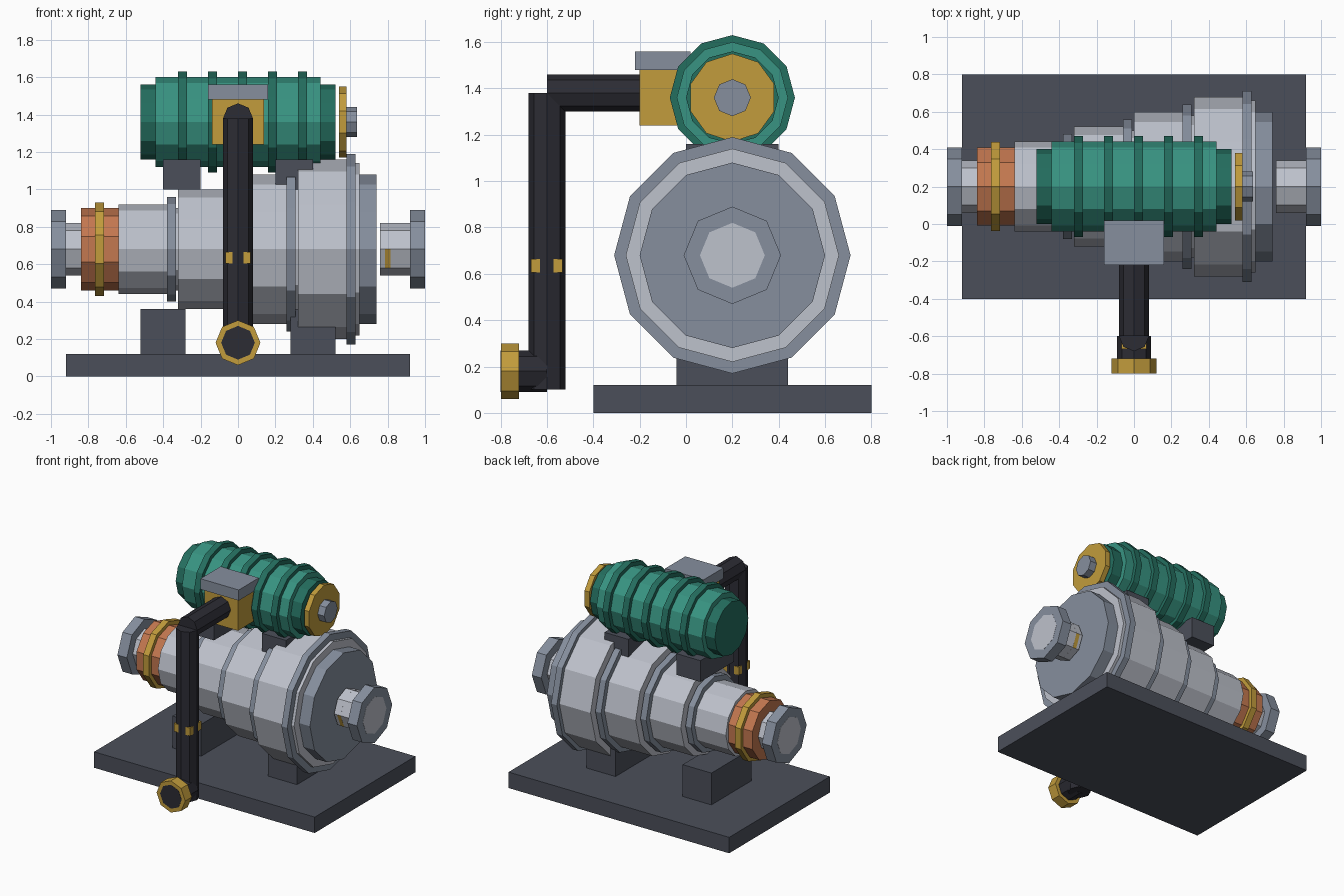
import bpy
import bmesh
from math import sin, cos, pi

if "Cube" in bpy.data.objects:
    bpy.data.objects.remove(bpy.data.objects["Cube"], do_unlink=True)


def make_material(name, rgb):
    lin = [((c / 255 + 0.055) / 1.055) ** 2.4 for c in rgb] + [1.0]
    m = bpy.data.materials.new(name)
    m.use_nodes = True
    m.diffuse_color = lin
    m.node_tree.nodes["Principled BSDF"].inputs["Base Color"].default_value = lin
    return m


SLATE = make_material("slate base", (75, 79, 90))
SILVER = make_material("silver casing", (190, 194, 204))
STEEL = make_material("steel grey", (134, 143, 158))
GREEN = make_material("motor green", (56, 148, 130))
DARK_GREEN = make_material("dark green", (36, 110, 95))
BRASS = make_material("brass", (194, 156, 60))
COPPER = make_material("copper", (196, 120, 80))
BLACK = make_material("black pipe", (44, 44, 52))


def finish(bm, name, *mats):
    bmesh.ops.recalc_face_normals(bm, faces=bm.faces)
    mesh = bpy.data.meshes.new(name)
    bm.to_mesh(mesh)
    bm.free()
    for m in mats:
        mesh.materials.append(m)
    ob = bpy.data.objects.new(name, mesh)
    bpy.context.collection.objects.link(ob)
    return ob


def prism(name, axis, centre, start, end, radius, sides, mat):
    """Flat-sided cylinder along an axis, one corner pointing up."""
    bm = bmesh.new()
    rings = []
    for along in (start, end):
        ring = []
        for i in range(sides):
            a = 2 * pi * i / sides
            p = [centre[0] + radius * sin(a), centre[1] + radius * cos(a)]
            p.insert("xyz".index(axis), along)
            ring.append(bm.verts.new(p))
        rings.append(ring)
        bm.faces.new(ring)
    for i in range(sides):
        j = (i + 1) % sides
        bm.faces.new((rings[0][i], rings[0][j], rings[1][j], rings[1][i]))
    return finish(bm, name, mat)


def box(name, xs, ys, zs, mat):
    bm = bmesh.new()
    bmesh.ops.create_cube(bm, size=1)
    for v in bm.verts:
        v.co = [r[0] if c < 0 else r[1] for c, r in zip(v.co, (xs, ys, zs))]
    return finish(bm, name, mat)


# Base plate, feet and motor brackets
box("base_plate", (-0.92, 0.92), (-0.4, 0.8), (0, 0.12), SLATE)
for side, s in (("right", -1), ("left", 1)):
    box(side + "_foot", sorted((s * 0.28, s * 0.52)), (-0.04, 0.44), (0.12, 0.36), SLATE)
    box(side + "_motor_bracket", sorted((s * 0.2, s * 0.4)), (0, 0.4), (1.0, 1.16), SLATE)

# Stepped casing, widening towards the left end
PUMP = (0.2, 0.68)
for i in range(4):
    x = -0.64 + 0.32 * i
    r = 0.24 + 0.08 * i
    prism(f"casing_stage_{i + 1}", "x", PUMP, x, x + 0.26, r, 12, SILVER)
    prism(f"stage_core_{i + 1}", "x", PUMP, x + 0.25, x + 0.33, r - 0.02, 12, SILVER)
    prism(f"stage_flange_{i + 1}", "x", PUMP, x + 0.26, x + 0.308,
          min(r + 0.04, 0.51), 12, STEEL)
prism("casing_end_cover", "x", PUMP, 0.62, 0.74, 0.4, 12, STEEL)
prism("copper_collar", "x", PUMP, -0.84, -0.64, 0.22, 10, COPPER)
prism("collar_band", "x", PUMP, -0.764, -0.716, 0.25, 10, BRASS)

# End pipes and flanges
for side, s, inner in (("right", -1, 0.8), ("left", 1, 0.76)):
    prism(side + "_port_pipe", "x", PUMP, s * inner, s * 1.0, 0.14, 8, SILVER)
    prism(side + "_port_flange", "x", PUMP, s * 0.92, s * 0.999, 0.21, 8, STEEL)

# Band on the left pipe, brass on its lower side facets only
band = prism("pipe_band", "x", PUMP, 0.785, 0.815, 0.1405, 8, SILVER)
band.data.materials.append(BRASS)
for f in band.data.polygons:
    if abs(f.normal.y) > 0.8 and f.normal.z < 0:
        f.material_index = 1

# Motor with cooling rings
MOTOR = (0.2, 1.36)
prism("motor_body", "x", MOTOR, -0.44, 0.44, 0.24, 12, GREEN)
prism("motor_core", "x", MOTOR, -0.52, 0.52, 0.2, 12, DARK_GREEN)
for i in range(5):
    x = -0.32 + 0.16 * i
    prism(f"cooling_ring_{i + 1}", "x", MOTOR, x, x + 0.048, 0.27, 12, DARK_GREEN)
prism("motor_end_disc", "x", MOTOR, 0.54, 0.58, 0.19, 10, BRASS)
prism("motor_hub", "x", MOTOR, 0.575, 0.635, 0.08, 8, STEEL)

# Valve box on the front of the motor
box("valve_box", (-0.14, 0.14), (-0.2, 0.0), (1.24, 1.48), BRASS)
box("valve_lid", (-0.16, 0.16), (-0.22, 0.02), (1.48, 1.56), STEEL)

# Front pipe run with clamp and outlet
prism("upper_pipe", "y", (0, 1.38), -0.6, -0.18, 0.08, 8, BLACK)
prism("down_pipe", "z", (0, -0.6), 0.1, 1.38, 0.08, 8, BLACK)
prism("outlet_pipe", "y", (0, 0.18), -0.8, -0.6, 0.09, 8, BLACK)
prism("outlet_ring", "y", (0, 0.18), -0.799, -0.72, 0.12, 8, BRASS)
box("pipe_clamp", (-0.068, 0.068), (-0.668, -0.532), (0.605, 0.665), BRASS)
